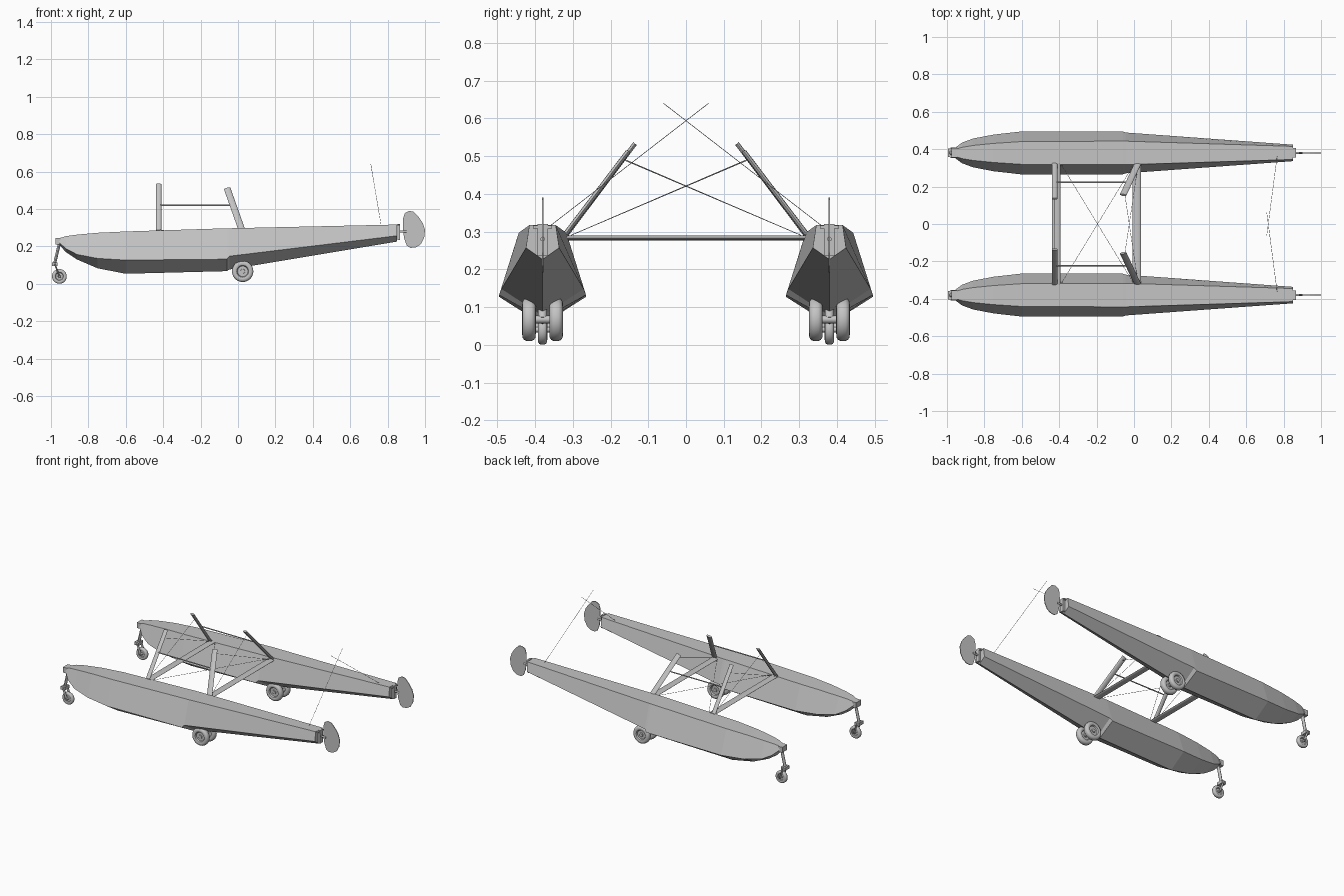
import bpy, bmesh, math
from mathutils import Vector, Matrix

if "Cube" in bpy.data.objects:
    bpy.data.objects.remove(bpy.data.objects["Cube"])

grey = bpy.data.materials.new("plain_grey")
grey.diffuse_color = (0.55, 0.55, 0.55, 1)
grey.use_nodes = True
grey.node_tree.nodes["Principled BSDF"].inputs["Base Color"].default_value = grey.diffuse_color
Y0 = 0.38  # float centre line


def finish(name, bm, smooth=False):
    bmesh.ops.recalc_face_normals(bm, faces=bm.faces)
    me = bpy.data.meshes.new(name)
    bm.to_mesh(me)
    bm.free()
    me.materials.append(grey)
    ob = bpy.data.objects.new(name, me)
    bpy.context.collection.objects.link(ob)
    if smooth:
        bpy.context.view_layer.objects.active = ob
        ob.select_set(True)
        bpy.ops.object.shade_smooth_by_angle(angle=math.radians(35))
        ob.select_set(False)
    return ob


def loft(name, rings, smooth=False):
    """Skin a list of closed rings and cap the ends."""
    bm = bmesh.new()
    vs = [[bm.verts.new(p) for p in r] for r in rings]
    n = len(vs[0])
    for a, b in zip(vs, vs[1:]):
        for i in range(n):
            j = (i + 1) % n
            bm.faces.new((a[i], a[j], b[j], b[i]))
    bm.faces.new(vs[0])
    bm.faces.new(vs[-1])
    return finish(name, bm, smooth)


def beam(name, p, q, w, t=None, n=12):
    """Elliptical bar from p to q, w wide along x and t thick."""
    p, q = Vector(p), Vector(q)
    t = t or w
    d = (q - p).normalized()
    ref = Vector((1, 0, 0)) if abs(d.x) < 0.9 else Vector((0, 1, 0))
    u = (ref - d * ref.dot(d)).normalized()
    v = d.cross(u)
    ang = [2 * math.pi * i / n for i in range(n)]
    off = [u * math.cos(a) * w / 2 + v * math.sin(a) * t / 2 for a in ang]
    return loft(name, [[p + o for o in off], [q + o for o in off]], n > 8)


def box(name, c, s):
    bm = bmesh.new()
    bmesh.ops.create_cube(bm, size=1, matrix=Matrix.Translation(c) @ Matrix.Diagonal((*s, 1)))
    return finish(name, bm)


def wheel(name, c, r, w):
    """Round tyre with a recessed hub, axle along y."""
    prof = [(0.1, .35), (0.2, .35), (0.22, .2), (0.48, .2), (0.55, .42), (0.66, .5),
            (0.82, .48), (0.93, .36), (0.985, .18)]
    prof = prof + [(a, -b) for a, b in reversed(prof)]
    rings = []
    for a, b in prof:
        rings.append([(c[0] + r * a * math.cos(k * math.pi / 14), c[1] + w * b,
                       c[2] + r * a * math.sin(k * math.pi / 14)) for k in range(28)])
    return loft(name, rings, True)


# hull stations: x, deck half width, deck z, chine half width, chine z, keel z
STATIONS = [
    (-0.96, .018, .243, .025, .225, .212),
    (-0.92, .030, .255, .055, .188, .170),
    (-0.86, .040, .263, .077, .157, .130),
    (-0.75, .051, .273, .098, .136, .083),
    (-0.60, .061, .280, .115, .127, .054),
    (-0.06, .063, .297, .115, .132, .068),
    (-0.045, .063, .297, .109, .148, .077),
    (0.85, .035, .317, .044, .257, .226),
]
# rudder blade outline in x, z
BLADE = [(.882, .29), (.883, .35), (.892, .378), (.915, .39), (.94, .385), (.968, .355), (.988, .325),
         (1.0, .288), (.995, .245), (.976, .21), (.95, .195), (.922, .192), (.902, .205), (.888, .245)]

for s, side in ((-1, "front"), (1, "back")):
    y = s * Y0
    # float hull
    loft(f"{side}_float_hull", [[(x, y + d, zd), (x, y - d, zd), (x, y - c, zc), (x, y, zk), (x, y + c, zc)]
                                for x, d, zd, c, zc, zk in STATIONS])
    # bow block and nose gear
    box(f"{side}_bow_block", (-.962, y, .228), (.03, .05, .035))
    beam(f"{side}_nose_leg", (-.953, y, .225), (-.98, y, .11), .016, .022)
    box(f"{side}_nose_fork_crown", (-.98, y, .105), (.03, .046, .02))
    for k in (-1, 1):
        beam(f"{side}_nose_fork", (-.98, y + k * .019, .108), (-.955, y + k * .019, .04), .008, .018)
    beam(f"{side}_nose_axle", (-.955, y - .022, .04), (-.955, y + .022, .04), .014)
    wheel(f"{side}_nose_wheel", (-.955, y, .04), .04, .025)
    # main gear
    for k in (-1, 1):
        wheel(f"{side}_main_wheel", (.025, y + k * .036, .067), .058, .036)
    beam(f"{side}_main_axle", (.025, y - .05, .067), (.025, y + .05, .067), .02)
    beam(f"{side}_main_leg", (-.01, y, .12), (.025, y, .067), .024)
    # water rudder with post, tiller and blade
    box(f"{side}_rudder_post", (.86, y, .278), (.014, .028, .085))
    box(f"{side}_rudder_tiller", (.855, y, .312), (.02, .05, .008))
    beam(f"{side}_rudder_arm", (.86, y, .28), (.9, y, .28), .012)
    loft(f"{side}_rudder_blade", [[(x, y + t, z) for x, z in BLADE] for t in (-.002, .002)])
    # struts up to the fuselage
    beam(f"{side}_forward_strut", (-.424, s * .322, .285), (-.424, s * .135, .533), .028, .012)
    beam(f"{side}_aft_strut", (.02, s * .322, .29), (-.058, s * .155, .51), .036, .013)
    beam(f"{side}_strut_rod", (-.424, s * .223, .42), (-.03, s * .223, .42), .007, n=8)
    # bracing wires
    W = .002
    beam(f"{side}_deck_wire", (-.39, s * .32, .285), (0, -s * .32, .285), W, n=6)
    beam(f"{side}_forward_wire", (-.424, s * .305, .29), (-.424, -s * .16, .49), W, n=6)
    beam(f"{side}_aft_wire", (.02, s * .305, .29), (-.05, -s * .165, .49), W, n=6)
    beam(f"{side}_rudder_wire", (.765, s * .36, .315), (.71, -s * .06, .64), W, n=6)

# spreader bars between the floats
for name, x, w in (("forward_spreader", -.415, .045), ("aft_spreader", .015, .045)):
    beam(name, (x, -.325, .283), (x, .325, .283), w, .013)
